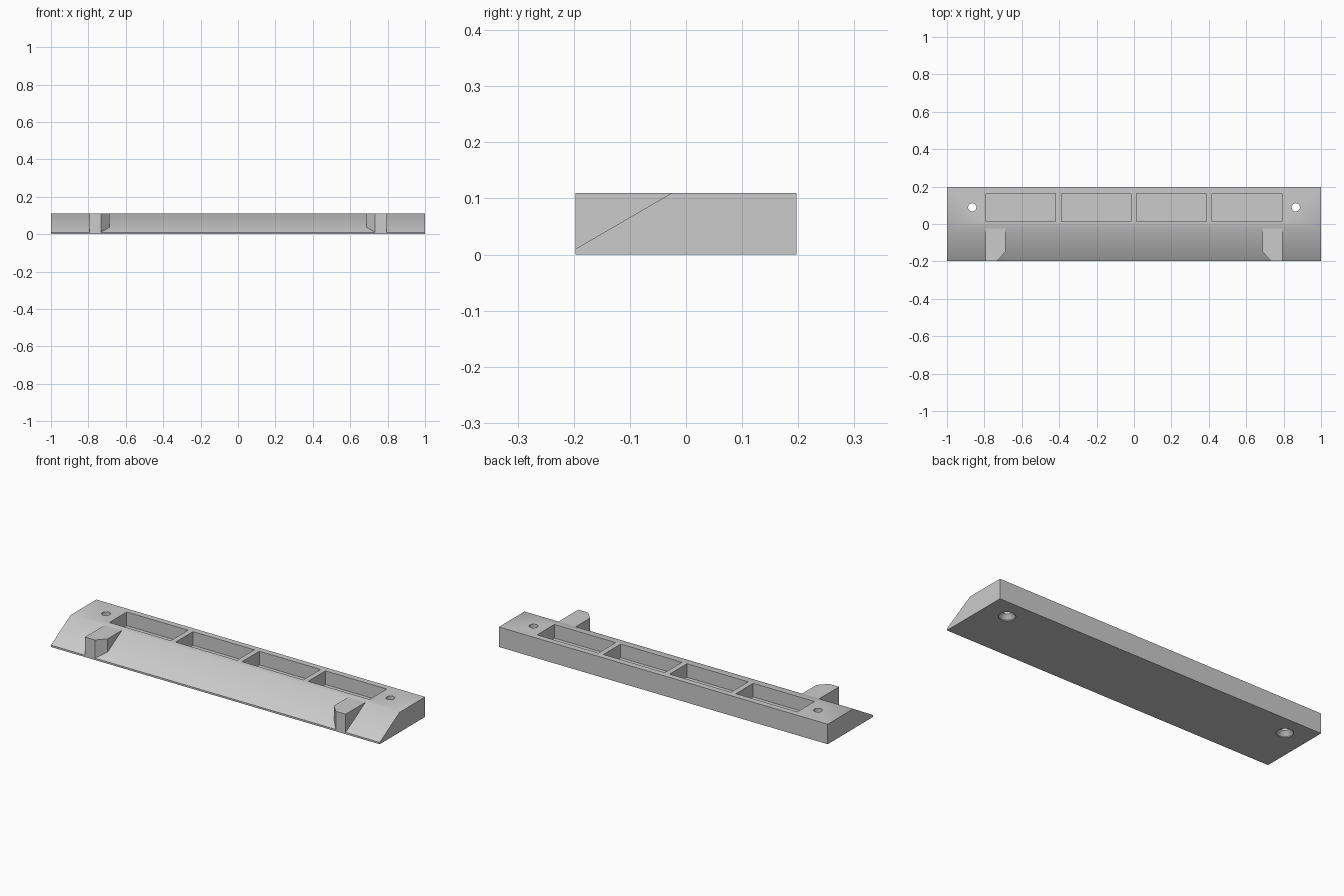
import bpy, bmesh, math
from mathutils import Matrix, Vector

cube = bpy.data.objects.get("Cube")
if cube:
    bpy.data.objects.remove(cube)

grey = bpy.data.materials.new("plain grey")
grey.use_nodes = True
COLOUR = (0.6, 0.6, 0.6, 1)
grey.diffuse_color = COLOUR
grey.node_tree.nodes["Principled BSDF"].inputs["Base Color"].default_value = COLOUR

HALF_DEPTH, TOP, LIP, CREASE = 0.197, 0.11, 0.01, -0.025


def prism(bm, points, direction):
    """Extrude a flat outline into a closed solid."""
    face = bm.faces.new([bm.verts.new(p) for p in points])
    new = bmesh.ops.extrude_face_region(bm, geom=[face])["geom"]
    verts = [v for v in new if isinstance(v, bmesh.types.BMVert)]
    bmesh.ops.translate(bm, verts=verts, vec=Vector(direction))


def make(name, bm):
    bmesh.ops.recalc_face_normals(bm, faces=bm.faces)
    mesh = bpy.data.meshes.new(name)
    bm.to_mesh(mesh)
    bm.free()
    obj = bpy.data.objects.new(name, mesh)
    mesh.materials.append(grey)
    bpy.context.collection.objects.link(obj)
    return obj


# Wedge-fronted bar
bm = bmesh.new()
profile = [(-HALF_DEPTH, 0), (HALF_DEPTH, 0), (HALF_DEPTH, TOP),
           (CREASE, TOP), (-HALF_DEPTH, LIP)]
prism(bm, [(-1, y, z) for y, z in profile], (2, 0, 0))
body = make("bar_body", bm)

# Four rectangular pockets, open at the top
bm = bmesh.new()
for i in range(4):
    centre = (-0.605 + i * 0.403, 0.089, 0.135)
    bmesh.ops.create_cube(bm, size=1, matrix=Matrix.Translation(centre)
                          @ Matrix.Diagonal((0.373, 0.15, 0.2, 1)))

# Two screw holes, countersunk from below
hole = [(0.042, -0.02), (0.042, 0.004), (0.022, 0.026), (0.022, 0.13)]
SIDES = 32
for x in (-0.865, 0.865):
    rings = [[bm.verts.new((x + r * math.cos(a), 0.089 + r * math.sin(a), z))
              for a in (math.tau * k / SIDES for k in range(SIDES))]
             for r, z in hole]
    for low, high in zip(rings, rings[1:]):
        for k in range(SIDES):
            n = (k + 1) % SIDES
            bm.faces.new((low[k], low[n], high[n], high[k]))
    bm.faces.new(rings[0][::-1])
    bm.faces.new(rings[-1])
cutter = make("pocket_cutter", bm)
cutter.hide_render = True

cut = body.modifiers.new("pockets", "BOOLEAN")
cut.operation = "DIFFERENCE"
cut.solver = "EXACT"
cut.object = cutter
bpy.ops.object.select_all(action="DESELECT")
body.select_set(True)
bpy.context.view_layer.objects.active = body
bpy.ops.object.modifier_apply(modifier=cut.name)
bpy.data.objects.remove(cutter)
bpy.ops.object.shade_smooth_by_angle(angle=math.radians(32))

# Support blocks on the slope, inner front corner chamfered
outline = [(0.793, CREASE), (0.793, -HALF_DEPTH), (0.733, -HALF_DEPTH),
           (0.688, -0.15), (0.688, CREASE)]
for side, name in ((1, "left_block"), (-1, "right_block")):
    bm = bmesh.new()
    prism(bm, [(side * x, y, LIP) for x, y in outline], (0, 0, TOP - LIP))
    make(name, bm)
